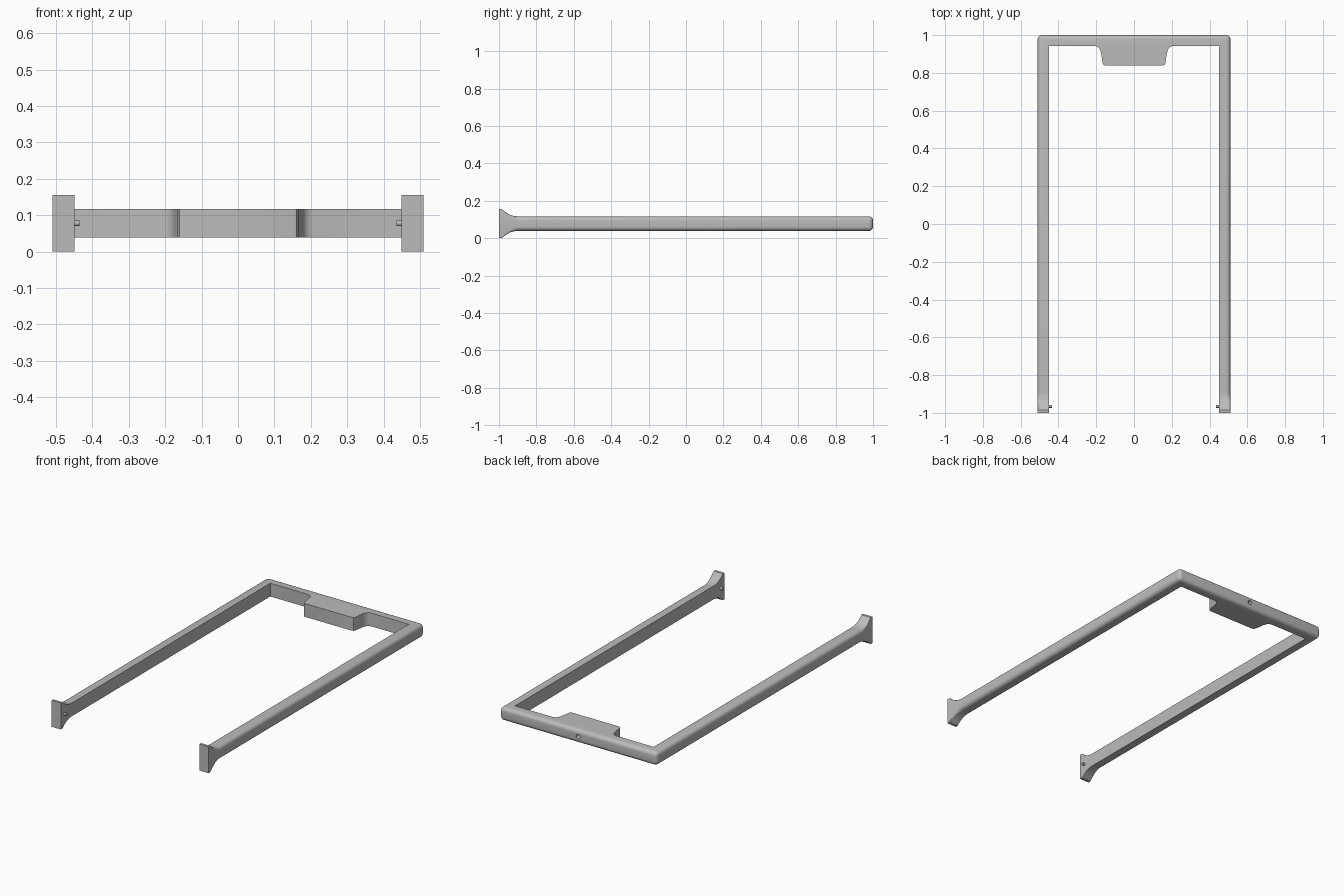
import bpy, bmesh, math

cube = bpy.data.objects.get("Cube")
if cube:
    bpy.data.objects.remove(cube)

GREY = bpy.data.materials.new("satin grey")
GREY.use_nodes = True
colour = (0.5, 0.5, 0.5, 1)
GREY.diffuse_color = colour
GREY.node_tree.nodes["Principled BSDF"].inputs["Base Color"].default_value = colour

OUT, INN = 0.51, 0.45        # outer and inner half widths
MID, HALF = 0.078, 0.039     # bar centre height and half thickness
JOIN, ROUND = -0.9, 0.022    # where the flared feet begin, outer edge radius


def finish(bm, name):
    bmesh.ops.recalc_face_normals(bm, faces=bm.faces)
    mesh = bpy.data.meshes.new(name)
    bm.to_mesh(mesh)
    bm.free()
    mesh.materials.append(GREY)
    obj = bpy.data.objects.new(name, mesh)
    bpy.context.collection.objects.link(obj)
    return obj


def smooth(obj):
    bpy.ops.object.select_all(action='DESELECT')
    obj.select_set(True)
    bpy.context.view_layer.objects.active = obj
    bpy.ops.object.shade_smooth_by_angle(angle=math.radians(35))


def cylinder(name, radius, depth, location, rotation):
    bpy.ops.mesh.primitive_cylinder_add(vertices=24, radius=radius, depth=depth,
                                        location=location, rotation=rotation)
    obj = bpy.context.object
    obj.name = name
    obj.data.materials.append(GREY)
    return obj


# U-shaped frame with the central tab, extruded from its plan outline
half = [(OUT, JOIN), (INN, JOIN), (INN, 0.942), (0.205, 0.942), (0.19, 0.937),
        (0.18, 0.925), (0.174, 0.905), (0.166, 0.852), (0.161, 0.842), (0.15, 0.838)]
outline = [(OUT, 1)] + half + [(-x, y) for x, y in reversed(half)] + [(-OUT, 1)]
bm = bmesh.new()
face = bm.faces.new([bm.verts.new((x, y, MID - HALF)) for x, y in outline])
ext = bmesh.ops.extrude_face_region(bm, geom=[face])
bmesh.ops.translate(bm, vec=(0, 0, 2 * HALF),
                    verts=[v for v in ext["geom"] if isinstance(v, bmesh.types.BMVert)])


def on_outside(edge):
    a, b = (v.co for v in edge.verts)
    side = abs(a.x) > OUT - 0.001 and abs(a.x - b.x) < 0.001
    back = a.y > 0.999 and b.y > 0.999
    end = a.y < JOIN + 0.001 and b.y < JOIN + 0.001
    return (side or back) and not end


bmesh.ops.bevel(bm, geom=[e for e in bm.edges if on_outside(e)], offset=ROUND,
                offset_type='OFFSET', segments=5, profile=0.5, affect='EDGES')
frame = finish(bm, "frame")

# Blind screw hole in the middle of the back bar
cutter = cylinder("hole_cutter", 0.013, 0.08, (0, 1, MID), (math.pi / 2, 0, 0))
cutter.hide_render = True
cutter.hide_set(True)
cut = frame.modifiers.new("screw_hole", 'BOOLEAN')
cut.object = cutter
cut.operation = 'DIFFERENCE'
cut.solver = 'EXACT'
bpy.context.view_layer.objects.active = frame
bpy.ops.object.modifier_apply(modifier=cut.name)
bpy.data.objects.remove(cutter)
smooth(frame)


# Flared feet lofted from the rounded bar section to a sharp end plate
def foot_section(bm, side, y, h, r):
    points = [(INN, -h)]
    for centre, start in ((r - h, -90), (h - r, 0)):
        for i in range(6):
            a = math.radians(start + 18 * i)
            points.append((OUT - r + r * math.cos(a), centre + r * math.sin(a)))
    points.append((INN, h))
    return [bm.verts.new((side * x, y, MID + z)) for x, z in points]


stations = [(JOIN, HALF, ROUND), (-0.92, 0.041, 0.017), (-0.94, 0.047, 0.011),
            (-0.96, 0.058, 0.006), (-0.985, 0.0775, 0.001), (-1, 0.0775, 0.001)]
for side, label in ((1, "left"), (-1, "right")):
    bm = bmesh.new()
    rings = [foot_section(bm, side, *s) for s in stations]
    for a, b in zip(rings, rings[1:]):
        for i in range(len(a)):
            j = (i + 1) % len(a)
            bm.faces.new((a[i], a[j], b[j], b[i]))
    bm.faces.new(rings[-1])
    bm.faces.new(rings[0])
    smooth(finish(bm, label + "_foot"))

    # Small locating pin on the inner face of the foot
    smooth(cylinder(label + "_pin", 0.008, 0.03, (side * INN, -0.965, MID),
                    (0, math.pi / 2, 0)))
